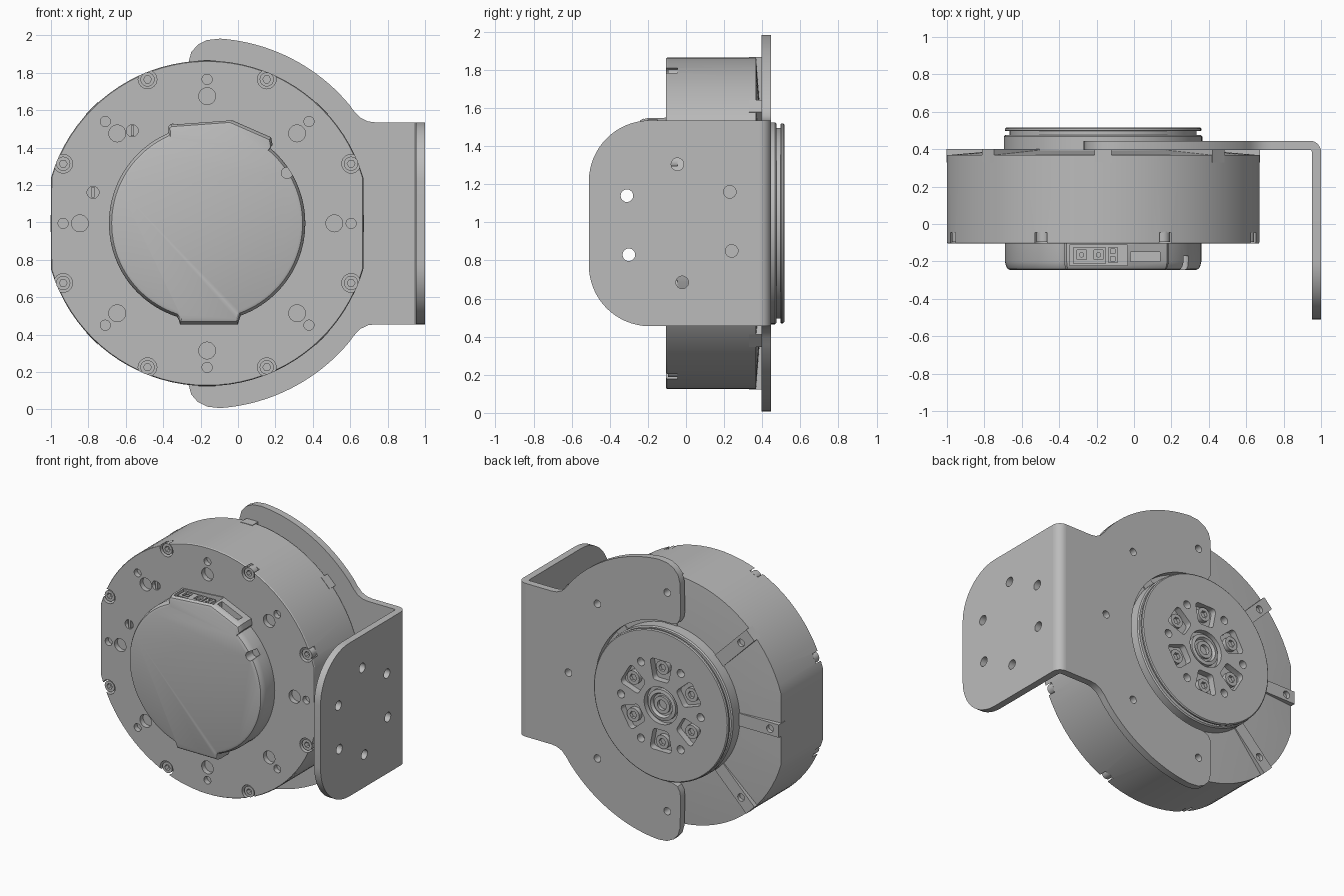
import bpy, bmesh
from math import sin, cos, radians, pi

if "Cube" in bpy.data.objects:
    bpy.data.objects.remove(bpy.data.objects["Cube"])

CX, CZ = -0.165, 0.995          # motor axis
GREY = bpy.data.materials.new("grey_metal")
GREY.use_nodes = True
GREY.diffuse_color = (0.5, 0.5, 0.5, 1)
GREY.node_tree.nodes["Principled BSDF"].inputs["Base Color"].default_value = (0.5, 0.5, 0.5, 1)

AXES = {"y": lambda a, b, h: (a, h, b),
        "x": lambda a, b, h: (h, a, b),
        "z": lambda a, b, h: (a, b, h)}


# Helpers: outlines are 2D point lists, solids are lists of (outline, height)
def arc(r, a0, a1, n, c=(0, 0)):
    return [(c[0] + r * cos(radians(a0 + (a1 - a0) * i / n)),
             c[1] + r * sin(radians(a0 + (a1 - a0) * i / n))) for i in range(n + 1)]


def circle(r, c=(CX, CZ), n=24):
    return arc(r, 0, 360, n, c)[:-1]


def hexagon(r, c, n=24):
    pts = []
    for i in range(n):
        a = 360 * i / n
        k = r * cos(pi / 6) / cos(radians(a % 60 - 30))
        pts.append((c[0] + k * cos(radians(a)), c[1] + k * sin(radians(a))))
    return pts


def moved(pts, scale=1.0):
    return [(CX + a * scale, CZ + b * scale) for a, b in pts]


def polar(r, a):
    return CX + r * cos(radians(a)), CZ + r * sin(radians(a))


def prism(pts, h0, h1):
    return [(pts, h0), (pts, h1)]


def rect(x0, x1, z0, z1):
    return [(x0, z0), (x1, z0), (x1, z1), (x0, z1)]


def turned(profile, n=88, c=(CX, CZ)):
    return [(circle(r, c, n), y) for r, y in profile]


def part(name, solids, axis="y", cuts=None):
    bm = bmesh.new()
    for solid in solids:
        rings = [[bm.verts.new(AXES[axis](a, b, h)) for a, b in pts] for pts, h in solid]
        n = len(rings[0])
        for lo, hi in zip(rings, rings[1:]):
            for i in range(n):
                j = (i + 1) % n
                bm.faces.new((lo[i], lo[j], hi[j], hi[i]))
        bm.faces.new(rings[0])
        bm.faces.new(rings[-1])
    bmesh.ops.recalc_face_normals(bm, faces=bm.faces)
    mesh = bpy.data.meshes.new(name)
    bm.to_mesh(mesh)
    bm.free()
    mesh.materials.append(GREY)
    ob = bpy.data.objects.new(name, mesh)
    bpy.context.scene.collection.objects.link(ob)
    if cuts:
        cutter = part(name + "_cutter", cuts, axis)
        cutter.hide_render = True
        mod = ob.modifiers.new("cut", "BOOLEAN")
        mod.operation, mod.solver, mod.object = "DIFFERENCE", "EXACT", cutter
        select(ob)
        bpy.ops.object.modifier_apply(modifier="cut")
        bpy.data.objects.remove(cutter)
    select(ob)
    bpy.ops.object.shade_smooth_by_angle(angle=radians(30))
    return ob


def select(ob):
    bpy.ops.object.select_all(action="DESELECT")
    ob.select_set(True)
    bpy.context.view_layer.objects.active = ob


def bolt(c, r, base, top):
    # round head with a hexagonal socket
    deep = base + (top - base) * 0.4
    return [(circle(r, c), base), (circle(r, c), top),
            (hexagon(r * 0.55, c), top), (hexagon(r * 0.55, c), deep)]


EIGHT = range(0, 360, 45)
BOLTS = [polar(0.833, a + 22.5) for a in EIGHT]

# Motor housing: disc with two flat sides and a shallow conical back
N = 88
outline = []
for i in range(N):
    a = 2 * pi * i / N
    r = min(0.87, 0.835 / max(abs(cos(a)), 0.01))
    outline.append((r * cos(a), r * sin(a)))
slotted = [(-0.565, 1.49), (-0.775, 1.16)]
cuts = [prism(circle(0.05, c), -0.2, -0.045) for c in BOLTS]
cuts += [prism(circle(0.045, polar(0.68, a)), -0.2, -0.07) for a in EIGHT]
cuts += [prism(circle(0.027, polar(0.77, a)), -0.2, -0.07) for a in EIGHT]
cuts += [prism(circle(0.032, c), -0.2, -0.075) for c in slotted]
part("motor_housing", [[(moved(outline, 0.995), -0.105), (moved(outline), -0.098),
                        (moved(outline), 0.368), (circle(0.55, n=N), 0.393)]], cuts=cuts)
part("housing_bolts", [bolt(c, 0.038, -0.04, -0.095) for c in BOLTS])
part("slotted_bars", [prism(rect(x - 0.008, x + 0.008, z - 0.028, z + 0.028), -0.07, -0.1)
                      for x, z in slotted])

# Radial ribs on the back
for a in EIGHT:
    ca, sa = cos(radians(a)), sin(radians(a))
    end = 0.838 if a % 180 == 0 else 0.872
    rib = [(CX + u * ca - v * sa, CZ + u * sa + v * ca)
           for u, v in ((0.5, -0.045), (end, -0.045), (end, 0.045), (0.5, 0.045))]
    part("back_rib", [prism(rib, 0.33, 0.401)],
         cuts=[prism(circle(0.026, polar(0.77, a)), 0.36, 0.5)])

# Front cover with connector bulge above and cable lip below
cover = arc(0.525, -70, 50, 36)
cover += [(0.35, 0.42), (0.342, 0.46), (0.125, 0.555), (-0.195, 0.532), (-0.207, 0.52), (-0.207, 0.487)]
cover += arc(0.525, 114, 252, 40)
cover += [(-0.152, -0.515), (-0.145, -0.54), (0.165, -0.54), (0.172, -0.515)]
part("front_cover",
     [[(moved(cover), -0.09), (moved(cover), -0.2), (moved(cover, 0.99), -0.225),
       (moved(cover, 0.972), -0.24), (moved(cover, 0.945), -0.246)]],
     cuts=[prism(rect(-0.345, -0.035, 1.43, 1.65), -0.222, -0.112),
           prism(rect(-0.02, 0.14, 1.45, 1.65), -0.2, -0.15),
           prism(circle(0.03, (0.262, 1.265)), -0.3, -0.17)])
part("connector_blocks", [prism(rect(-0.325, -0.15, 1.4, 1.525), -0.21, -0.125),
                          prism(rect(-0.14, -0.085, 1.4, 1.525), -0.205, -0.125)],
     cuts=[prism(rect(x - w, x + w, 1.48, 1.6), y - w, y + w)
           for x, y, w in ((-0.28, -0.165, 0.025), (-0.19, -0.165, 0.025),
                           (-0.113, -0.185, 0.012), (-0.113, -0.145, 0.012))])
part("connector_pins", [prism(circle(0.014, (x, -0.165)), 1.45, 1.52)
                        for x in (-0.28, -0.19)], axis="z")

# Output hub with grooved flange, six pockets and six holes
pockets = []
for a in range(30, 390, 60):
    ring = []
    for r, da, s in ((0.2, -11, 180), (0.3, -11, 270), (0.3, 11, 0), (0.2, 11, 90)):
        ring += arc(0.025, s + a, s + a + 90, 4, polar(r, a + da))
    pockets.append(prism(ring, 0.47, 0.6))
holes = [prism(circle(0.028, polar(0.31, a)), 0.46, 0.6) for a in range(0, 360, 60)]
part("output_hub", [turned([(0.53, 0.37), (0.53, 0.468), (0.522, 0.476), (0.5, 0.476),
                            (0.5, 0.497), (0.522, 0.497), (0.525, 0.5), (0.525, 0.51),
                            (0.518, 0.516)])],
     cuts=pockets + holes + [prism(circle(0.13, n=48), 0.48, 0.6)])
part("hub_bolts", [bolt(polar(0.262, a), 0.048, 0.465, 0.5) for a in range(30, 390, 60)])
part("hub_centre", [turned([(0.108, 0.47), (0.108, 0.506), (0.085, 0.51), (0.075, 0.49),
                            (0.06, 0.49), (0.06, 0.505), (0.035, 0.505), (0.035, 0.475)], 48)])

# Bracket back plate: C-shaped, symmetrical about the motor axis height
lobe = [(-0.04, 0.56), (-0.08, 0.575), (-0.1, 0.61), (-0.105, 0.66), (-0.1, 0.86),
        (-0.085, 0.915), (-0.05, 0.955), (0.0, 0.98)]
upper = arc(0.56, 0, 92, 30) + lobe + arc(0.99, 86, 40, 20)
upper += [(0.785, 0.6), (0.82, 0.564), (0.86, 0.545), (0.9, 0.54), (1.105, 0.54)]
lower = [(a, -b) for a, b in reversed(upper[1:])]
part("bracket_plate", [prism(moved(upper + lower), 0.396, 0.445)],
     cuts=[prism(circle(0.026, polar(0.77, a)), 0.38, 0.5) for a in range(-90, 91, 45)])

# Bracket bend and side flange
bend = arc(0.06, 0, 90, 8, (0.94, 0.385)) + arc(0.011, 90, 0, 3, (0.94, 0.385))
part("bracket_bend", [prism(bend, 0.455, 1.535)], axis="z")
flange = [(0.385, 0.455), (0.385, 1.535)]
flange += arc(0.32, 90, 180, 16, (-0.19, 1.215)) + arc(0.32, 180, 270, 16, (-0.19, 0.775))
spots = [(-0.31, 1.14), (-0.3, 0.83), (-0.045, 1.305), (-0.02, 0.685), (0.23, 1.16), (0.24, 0.85)]
part("bracket_flange", [prism(flange, 0.951, 1.0)], axis="x",
     cuts=[prism(circle(0.033, c), 0.9, 1.1) for c in spots])
